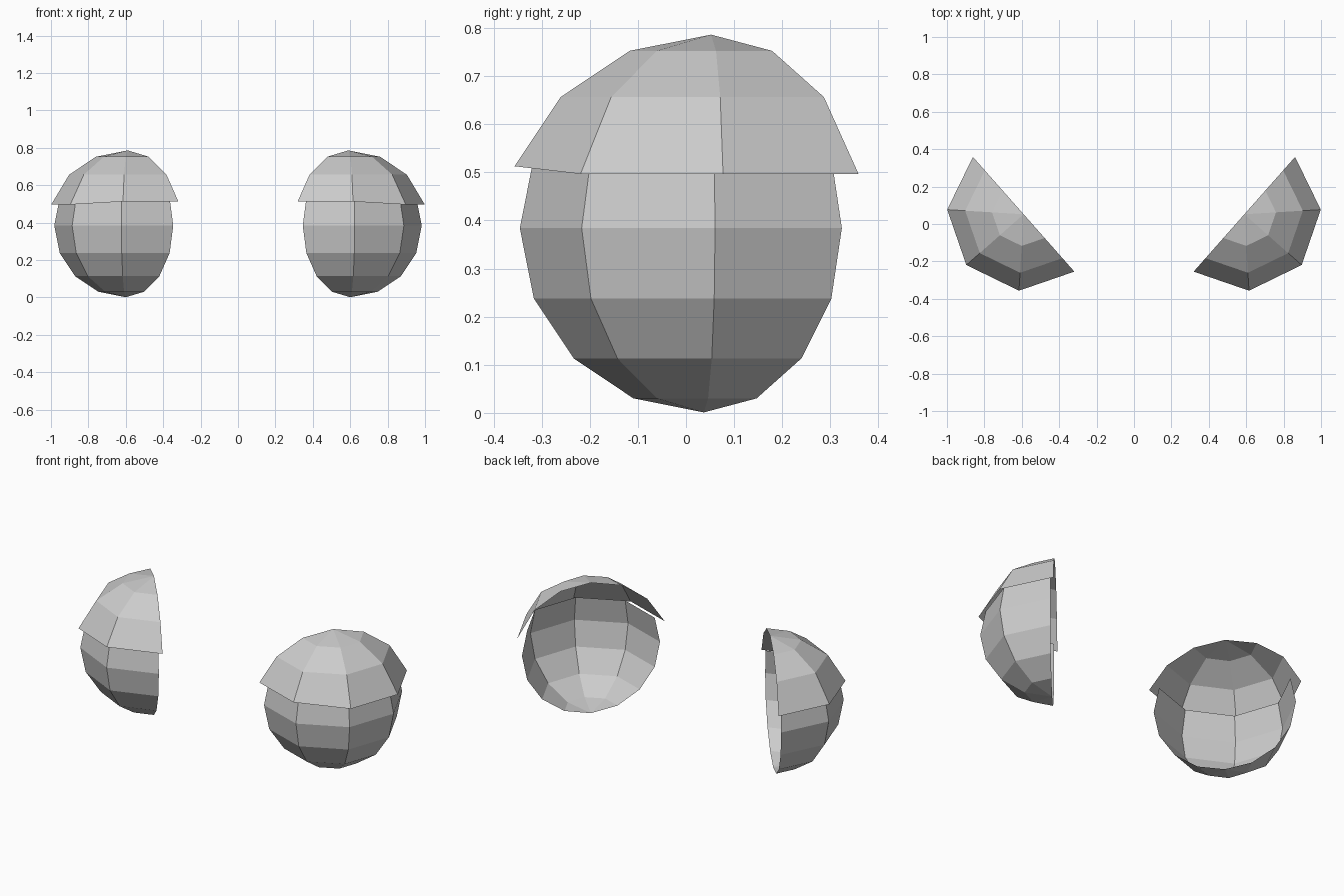
import bpy, bmesh
from math import sin, cos, radians

cube = bpy.data.objects.get("Cube")
if cube:
    bpy.data.objects.remove(cube, do_unlink=True)

grey = bpy.data.materials.new("plain grey")
grey.use_nodes = True
colour = (0.6, 0.6, 0.6, 1)
grey.diffuse_color = colour
grey.node_tree.nodes["Principled BSDF"].inputs["Base Color"].default_value = colour

STEP = radians(22.5)      # latitude step of the shells
TURN = radians(45)        # longitude step of the shells
INNER = radians(-48.5)    # direction of the inner cut edge


def half_shell(name, side, centre, radius, pole, rings, drop=0.0):
    """Open half dome: starts at a pole (+1 top, -1 bottom) and runs over rings."""
    cx, cy, cz = centre
    bm = bmesh.new()
    tip = bm.verts.new((-side * cx, cy, cz + pole * radius))
    rows = []
    for i in range(1, rings + 1):
        r, h = radius * sin(i * STEP), pole * radius * cos(i * STEP)
        row = []
        for j in range(5):
            a = INNER - j * TURN
            # the rim hangs slightly lower on the outer side
            low = drop if i == rings and j > 1 else 0
            row.append(bm.verts.new((-side * (cx + r * cos(a)),
                                     cy + r * sin(a), cz + h - low)))
        rows.append(row)
    for j in range(4):
        faces = [(tip, rows[0][j], rows[0][j + 1])]
        faces += [(p[j], q[j], q[j + 1], p[j + 1]) for p, q in zip(rows, rows[1:])]
        for f in faces:
            # wind faces so that normals point outward
            bm.faces.new(f if side * pole > 0 else f[::-1])
    mesh = bpy.data.meshes.new(name)
    bm.to_mesh(mesh)
    bm.free()
    mesh.materials.append(grey)
    ob = bpy.data.objects.new(name, mesh)
    bpy.context.collection.objects.link(ob)


for label, side in (("right", -1), ("left", 1)):
    # eyeball shell, open at the back and under the lid
    half_shell(label + "_eyeball", side, (-0.6, 0.037, 0.384), 0.383, -1, 5)
    # upper eyelid cap overhanging the eyeball
    half_shell(label + "_eyelid", side, (-0.59, 0.052, 0.343), 0.443, 1, 3, 0.016)
